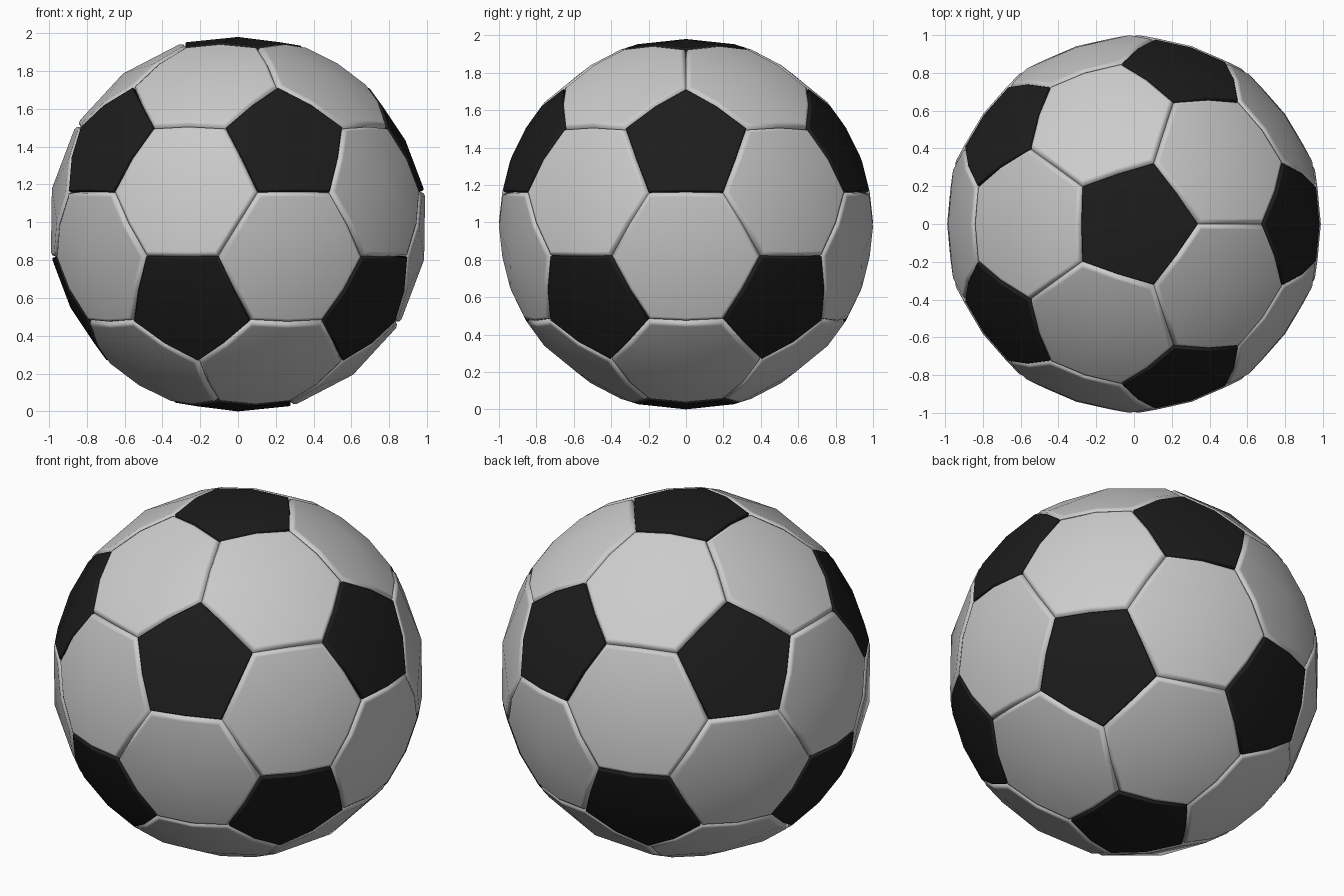
import bpy, bmesh, math
from mathutils import Vector

if "Cube" in bpy.data.objects:
    bpy.data.objects.remove(bpy.data.objects["Cube"])

CENTRE = Vector((0, 0, 0.99))


def ordered(points, axis):
    """Sort points counter-clockwise around an outward axis."""
    u = (points[0] - axis * points[0].dot(axis)).normalized()
    w = axis.cross(u)
    return sorted(points, key=lambda p: math.atan2(p.dot(w), p.dot(u)) % 6.2831)


def add_panel(bm, corners, axis, mid_radius, inset):
    """Domed panel: quads round a centre point, with a soft rim sinking into the seam."""
    outline = []
    n = len(corners)
    for i, c in enumerate(corners):
        outline += [c.normalized(), ((c + corners[(i + 1) % n]) / 2).normalized()]
    rings = []
    for t, r in ((inset, 1.0), (inset * 0.35, 0.995), (0, 0.978)):
        rings.append([bm.verts.new(p.lerp(axis, t).normalized() * r) for p in outline])
    hub = bm.verts.new(axis * mid_radius)
    m, top = len(outline), rings[0]
    for i in range(0, m, 2):
        bm.faces.new((hub, top[i - 1], top[i], top[i + 1]))
    for a, b in zip(rings, rings[1:]):
        for i in range(m):
            j = (i + 1) % m
            bm.faces.new((a[i], b[i], b[j], a[j]))


def finish(bm, name):
    for f in bm.faces:
        f.smooth = True
    me = bpy.data.meshes.new(name)
    bm.to_mesh(me)
    bm.free()
    ob = bpy.data.objects.new(name, me)
    ob.location = CENTRE
    bpy.context.collection.objects.link(ob)
    mod = ob.modifiers.new("even_shading", 'WEIGHTED_NORMAL')
    mod.weight = 60
    return ob


# Icosahedron guide: its vertices give pentagons, its faces give hexagons
guide = bmesh.new()
bmesh.ops.create_icosphere(guide, subdivisions=1, radius=1)

# Dark pentagon panels
bm = bmesh.new()
for v in guide.verts:
    axis = v.co.normalized()
    pts = [v.co.lerp(e.other_vert(v).co, 1 / 3) for e in v.link_edges]
    add_panel(bm, ordered(pts, axis), axis, 0.99, 0.04)
pentagons = finish(bm, "pentagon_panels")
black = bpy.data.materials.new("black")
black.diffuse_color = (0.012, 0.012, 0.012, 1)
black.use_nodes = True
black.node_tree.nodes["Principled BSDF"].inputs["Base Color"].default_value = black.diffuse_color
pentagons.data.materials.append(black)

# Light hexagon panels
bm = bmesh.new()
for f in guide.faces:
    axis = f.calc_center_median().normalized()
    vs = [v.co for v in f.verts]
    pts = [a.lerp(b, 1 / 3) for a in vs for b in vs if a is not b]
    add_panel(bm, ordered(pts, axis), axis, 1.002, 0.08)
finish(bm, "hexagon_panels")
guide.free()
